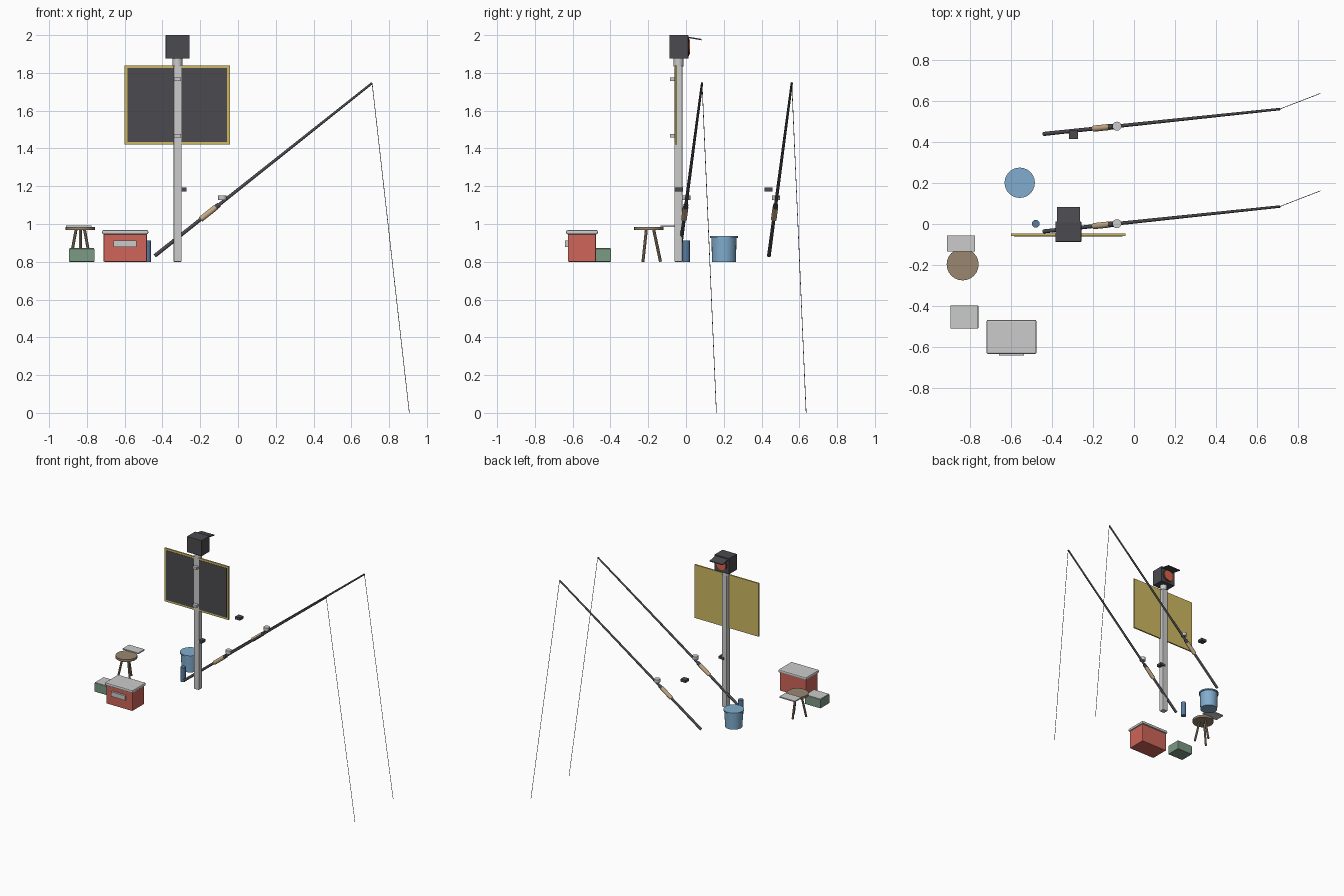
import bpy, math
from mathutils import Vector

if "Cube" in bpy.data.objects:
    bpy.data.objects.remove(bpy.data.objects["Cube"])


def material(name, rgb):
    m = bpy.data.materials.new(name)
    m.diffuse_color = (*rgb, 1)
    m.use_nodes = True
    m.node_tree.nodes["Principled BSDF"].inputs["Base Color"].default_value = m.diffuse_color
    return m


DARK = material("dark", (0.07, 0.07, 0.08))
GOLD = material("gold", (0.62, 0.48, 0.12))
RED = material("red", (0.62, 0.13, 0.10))
LENS = material("lens_red", (0.75, 0.12, 0.06))
GREEN = material("green", (0.20, 0.32, 0.23))
BLUE = material("blue", (0.22, 0.42, 0.62))
NAVY = material("navy", (0.10, 0.20, 0.36))
WOOD = material("wood", (0.32, 0.24, 0.16))
CORK = material("cork", (0.55, 0.40, 0.24))


def finish(name, mat, bevel=0):
    o = bpy.context.object
    o.name = name
    if mat:
        o.data.materials.append(mat)
    if bevel:
        b = o.modifiers.new("bevel", "BEVEL")
        b.width, b.segments = bevel, 2
    return o


def box(name, x, y, z, mat=None, bevel=0, tilt=0):
    """Box from (min, max) ranges on each axis."""
    lo, hi = zip(x, y, z)
    bpy.ops.mesh.primitive_cube_add(size=1, location=[(a + b) / 2 for a, b in zip(lo, hi)],
                                    rotation=(tilt, 0, 0))
    bpy.context.object.scale = [b - a for a, b in zip(lo, hi)]
    bpy.ops.object.transform_apply(location=False, rotation=False)
    return finish(name, mat, bevel)


def tube(name, a, b, r1, r2=None, mat=None, sides=12):
    """Cylinder or taper running from a to b."""
    a, b = Vector(a), Vector(b)
    d = b - a
    bpy.ops.mesh.primitive_cone_add(vertices=sides, radius1=r1, radius2=r1 if r2 is None else r2,
                                    depth=d.length, location=(a + b) / 2,
                                    rotation=d.to_track_quat('Z', 'Y').to_euler())
    if sides > 8:
        bpy.ops.object.shade_smooth_by_angle(angle=math.radians(40))
    return finish(name, mat)


# signal post with lamp head
PX, PY = -0.32, -0.04
box("post", (PX - .021, PX + .021), (PY - .021, PY + .021), (0.80, 1.84), None, 0.003)
tube("post_collar", (PX, PY, 1.835), (PX, PY, 1.88), 0.026, sides=16)
box("lamp_housing", (-.383, -.257), (-.087, .012), (1.875, 2.0), DARK, 0.002)
tube("lamp_bezel", (PX, .010, 1.937), (PX, .017, 1.937), 0.047, mat=DARK, sides=24)
tube("lamp_lens", (PX, .012, 1.937), (PX, .021, 1.937), 0.040, mat=LENS, sides=24)
box("lamp_visor", (-.376, -.264), (.006, .083), (1.979, 1.986), DARK, 0, -0.17)

# sign board on the post
box("board_frame", (-.60, -.042), (-.058, -.047), (1.42, 1.84), GOLD)
box("board_panel", (-.585, -.057), (-.060, -.055), (1.435, 1.825), DARK)
for z in (1.467, 1.766):
    box("board_bracket", (PX - .018, PX + .018), (-.086, -.055), (z - .009, z + .009))

# two rods with grip, reel, line and rest
for i, dy in enumerate((0, 0.475)):
    n = ("front", "back")[i]
    butt, tip = Vector((-.44, -.036 + dy, .832)), Vector((.71, .085 + dy, 1.746))

    def at(x):
        return butt.lerp(tip, (x + .44) / 1.15)

    tube(n + "_rod", butt, tip, 0.010, 0.006, DARK)
    tube(n + "_rod_grip", at(-.197), at(-.118), 0.015, mat=CORK)
    tube(n + "_reel_seat", at(-.118), at(-.10), 0.013, mat=DARK)
    c = at(-.083)
    tube(n + "_reel", c + Vector((0, 0, .010)), c + Vector((0, 0, .036)), 0.022, sides=20)
    tube(n + "_line", tip, (.907, .161 + dy, 0), 0.0016, mat=DARK, sides=6)
    box(n + "_rod_rest", (-.317, -.273), (-.060 + dy, -.016 + dy), (1.173, 1.193), DARK)

# cooler
box("cooler_body", (-.712, -.483), (-.625, -.477), (.80, .948), RED, 0.005)
box("cooler_lid", (-.719, -.475), (-.634, -.467), (.945, .968), None, 0.008)
box("cooler_plate", (-.658, -.537), (-.641, -.622), (.877, .913))

# tackle box
box("tackle_box", (-.895, -.759), (-.509, -.396), (.80, .869), GREEN, 0.003)
box("tackle_box_lid", (-.892, -.762), (-.506, -.399), (.867, .873))

# stool with three splayed legs
SX, SY = -.835, -.197
tube("stool_seat", (SX, SY, .967), (SX, SY, .985), 0.078, mat=WOOD, sides=24)
for k in range(3):
    a = math.radians(90 + 120 * k)
    u = Vector((math.cos(a), math.sin(a), 0))
    tube("stool_leg", Vector((SX, SY, .80)) + u * .062, Vector((SX, SY, .97)) + u * .026,
         0.008, mat=WOOD, sides=8)
box("tray", (-.911, -.775), (-.134, -.055), (.984, .993))

# bucket
BX, BY = -.557, .201
tube("bucket_body", (BX, BY, .80), (BX, BY, .930), 0.063, 0.067, BLUE, 24)
tube("bucket_lid", (BX, BY, .926), (BX, BY, .936), 0.074, mat=BLUE, sides=24)

# flask
tube("flask", (-.479, .001, .80), (-.479, .001, .913), 0.019, mat=NAVY, sides=16)
